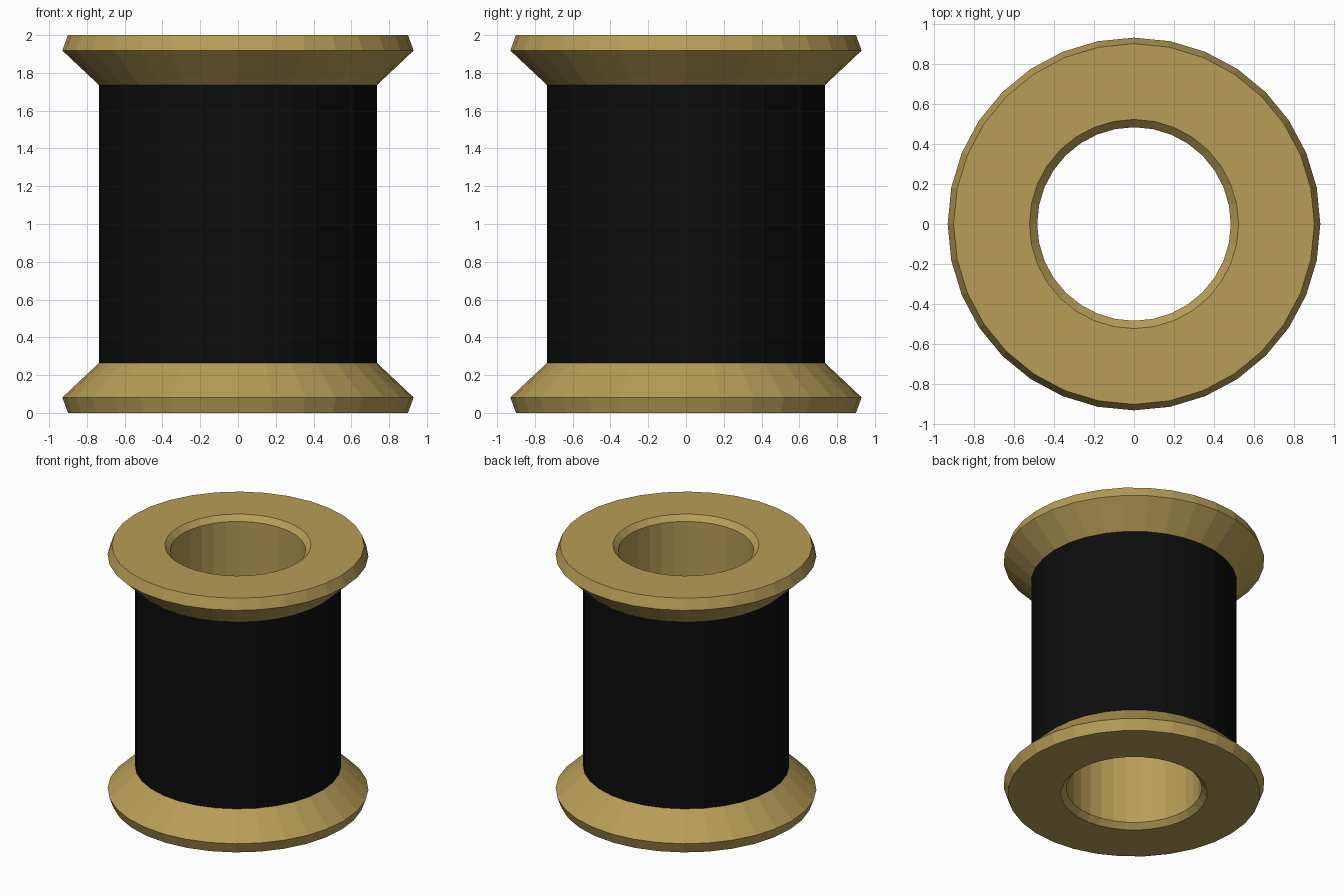
import bpy
import math

if "Cube" in bpy.data.objects:
    bpy.data.objects.remove(bpy.data.objects["Cube"])

SIDES = 32


def material(name, color):
    mat = bpy.data.materials.new(name)
    mat.diffuse_color = (*color, 1.0)
    mat.use_nodes = True
    mat.node_tree.nodes["Principled BSDF"].inputs["Base Color"].default_value = mat.diffuse_color
    return mat


def lathe(name, profile, mat):
    """Revolve a closed (radius, z) profile around the z axis, counter-clockwise."""
    n = len(profile)
    verts, faces = [], []
    for i in range(SIDES):
        a = 2 * math.pi * i / SIDES
        verts += [(r * math.cos(a), r * math.sin(a), z) for r, z in profile]
    for i in range(SIDES):
        j = (i + 1) % SIDES
        for k in range(n):
            m = (k + 1) % n
            faces.append((i * n + k, j * n + k, j * n + m, i * n + m))
    mesh = bpy.data.meshes.new(name)
    mesh.from_pydata(verts, [], faces)
    mesh.materials.append(mat)
    obj = bpy.data.objects.new(name, mesh)
    bpy.context.collection.objects.link(obj)
    return obj


def mirrored(lower):
    """Complete a lower half profile with its reflection about z = 1."""
    return lower + [(r, 2 - z) for r, z in reversed(lower)]


wood = material("wood", (0.48, 0.34, 0.095))
black = material("black_thread", (0.004, 0.004, 0.004))

# Wooden spool: chamfered bore, flared flange and core
lathe("spool", mirrored([(0.483, 0.04), (0.522, 0.0), (0.90, 0.0),
                         (0.93, 0.082), (0.70, 0.298)]), wood)

# Thread wound between the flanges
lathe("thread", mirrored([(0.69, 0.30), (0.735, 0.263)]), black)
